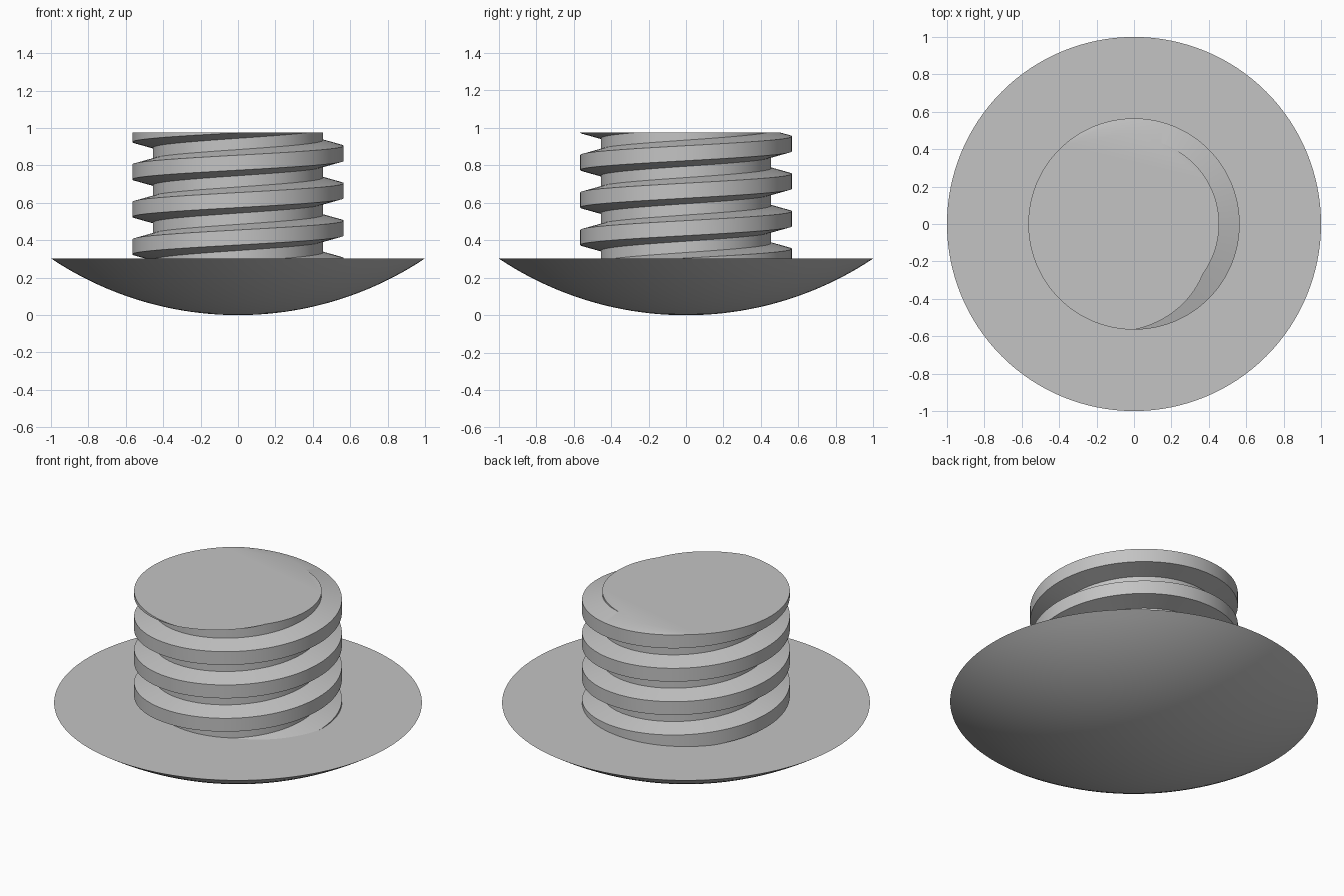
import bpy
import bmesh
from math import sin, cos, pi, sqrt, radians

cube = bpy.data.objects.get("Cube")
if cube:
    bpy.data.objects.remove(cube, do_unlink=True)

SEGMENTS = 128
RIM_Z, TOP_Z = 0.303, 0.975
ROOT_R, CREST_R = 0.455, 0.565
PITCH, TURNS = 0.2, 6

grey = bpy.data.materials.new("plain grey")
grey.use_nodes = True
colour = (0.55, 0.55, 0.55, 1)
grey.diffuse_color = colour
grey.node_tree.nodes["Principled BSDF"].inputs["Base Color"].default_value = colour


def finish(name, bm):
    """Turn a bmesh into a smooth-shaded object with sharp edges kept."""
    bmesh.ops.recalc_face_normals(bm, faces=bm.faces)
    mesh = bpy.data.meshes.new(name)
    bm.to_mesh(mesh)
    bm.free()
    mesh.materials.append(grey)
    obj = bpy.data.objects.new(name, mesh)
    bpy.context.collection.objects.link(obj)
    bpy.ops.object.select_all(action='DESELECT')
    obj.select_set(True)
    bpy.context.view_layer.objects.active = obj
    bpy.ops.object.shade_smooth_by_angle(angle=radians(30))
    return obj


# Domed head: an arc revolved around the axis, closed by a flat top
bm = bmesh.new()
dome_r = (1 + RIM_Z ** 2) / (2 * RIM_Z)
steps = 24
arc = [bm.verts.new((i / steps, 0, dome_r - sqrt(dome_r ** 2 - (i / steps) ** 2)))
       for i in range(steps + 1)]
edges = [bm.edges.new(pair) for pair in zip(arc, arc[1:])]
bmesh.ops.spin(bm, geom=arc + edges, cent=(0, 0, 0), axis=(0, 0, 1),
               angle=2 * pi, steps=SEGMENTS)
bmesh.ops.remove_doubles(bm, verts=bm.verts, dist=0.0001)
bmesh.ops.holes_fill(bm, edges=[e for e in bm.edges if e.is_boundary], sides=0)
finish("domed_head", bm)

# Threaded shank: one pitch of the thread profile swept along a helix
bm = bmesh.new()
profile = [(ROOT_R, -0.07), (CREST_R, -0.04), (CREST_R, 0.04),
           (ROOT_R, 0.07), (ROOT_R, PITCH - 0.07)]
start_z = 0.065
rows = []
for i in range(SEGMENTS * TURNS + 1):
    turn = i / SEGMENTS
    a = 2 * pi * turn
    rows.append([bm.verts.new((r * cos(a), r * sin(a), start_z + PITCH * turn + z))
                 for r, z in profile])
for low, high in zip(rows, rows[1:]):
    for j in range(len(profile) - 1):
        bm.faces.new((low[j], high[j], high[j + 1], low[j + 1]))
bmesh.ops.remove_doubles(bm, verts=bm.verts, dist=0.0001)

# Trim the shank flat at both ends and cap it
for z, direction in ((0.28, -1), (TOP_Z, 1)):
    bmesh.ops.bisect_plane(bm, geom=bm.verts[:] + bm.edges[:] + bm.faces[:],
                           dist=0.00001, plane_co=(0, 0, z),
                           plane_no=(0, 0, direction), clear_outer=True)
bmesh.ops.holes_fill(bm, edges=[e for e in bm.edges if e.is_boundary], sides=0)
finish("threaded_shank", bm)
